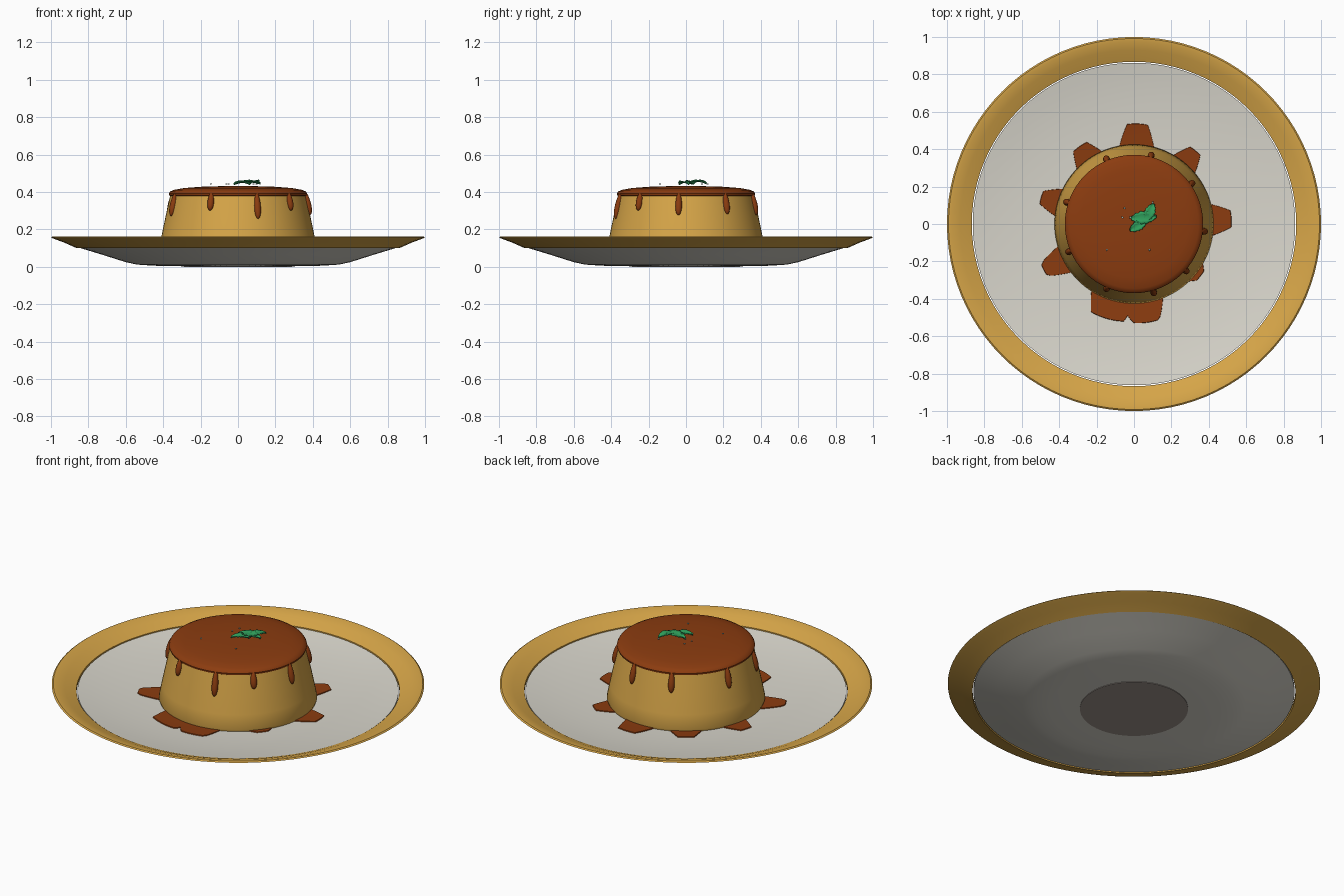
import bpy, bmesh
from math import sin, cos, pi, radians, atan2
from mathutils import Vector, Matrix

cube = bpy.data.objects.get("Cube")
if cube:
    bpy.data.objects.remove(cube, do_unlink=True)


def material(name, rgb):
    m = bpy.data.materials.new(name)
    m.use_nodes = True
    m.diffuse_color = (*rgb, 1)
    m.node_tree.nodes["Principled BSDF"].inputs["Base Color"].default_value = (*rgb, 1)
    return m


gold = material("gold glaze", (0.68, 0.38, 0.065))
custard = material("custard yellow", (0.68, 0.38, 0.065))
white = material("warm white china", (0.70, 0.68, 0.61))
clay = material("unglazed foot", (0.34, 0.29, 0.26))
caramel = material("caramel brown", (0.26, 0.045, 0.005))
green = material("mint green", (0.03, 0.36, 0.11))
pale = material("pale sugar", (0.45, 0.62, 0.58))


def finish(bm, name, mat, angle=35):
    bmesh.ops.recalc_face_normals(bm, faces=bm.faces)
    me = bpy.data.meshes.new(name)
    bm.to_mesh(me)
    bm.free()
    me.materials.append(mat)
    me.shade_smooth()
    me.set_sharp_from_angle(angle=radians(angle))
    ob = bpy.data.objects.new(name, me)
    bpy.context.collection.objects.link(ob)
    return ob


def lathe(name, profile, mat, closed=False, steps=96):
    """Spin an (r, z) profile round the z axis."""
    bm = bmesh.new()
    vs = [bm.verts.new((r, 0, z)) for r, z in profile]
    edges = [bm.edges.new(p) for p in zip(vs, vs[1:])]
    if closed:
        edges.append(bm.edges.new((vs[-1], vs[0])))
    bmesh.ops.spin(bm, geom=vs + edges, cent=(0, 0, 0), axis=(0, 0, 1),
                   angle=2 * pi, steps=steps)
    bmesh.ops.remove_doubles(bm, verts=bm.verts, dist=1e-5)
    return finish(bm, name, mat)


def plate_z(r):
    """Height of the dished upper face of the plate."""
    return 0.066 + 0.052 * (r / 0.862) ** 3


# Plate: white dish, gold rim, foot
dish_top = [(0.862 * (1 - i / 12), plate_z(0.862 * (1 - i / 12))) for i in range(13)]
lathe("plate_dish", [(0, 0.003), (0.3, 0.003), (0.45, 0.006), (0.54, 0.012), (0.6, 0.025),
                     (0.73, 0.066), (0.862, 0.106)] + dish_top, white)
lathe("plate_rim", [(0.867, 0.102), (0.93, 0.13), (0.98, 0.148), (1, 0.157), (0.992, 0.163),
                    (0.975, 0.162), (0.93, 0.148), (0.867, 0.122)], gold, closed=True)
lathe("plate_foot", [(0, 0), (0.29, 0), (0.29, 0.006), (0, 0.006)], clay)

# Pudding body and caramel cap
lathe("pudding_body", [(0, 0.066), (0.408, 0.066), (0.42, 0.071), (0.425, 0.085), (0.409, 0.165),
                       (0.387, 0.27), (0.363, 0.38), (0, 0.385)], custard)
lathe("caramel_cap", [(0, 0.378), (0.36, 0.378), (0.368, 0.382), (0.37, 0.392), (0.364, 0.402),
                      (0.345, 0.411), (0.29, 0.421), (0.2, 0.428), (0.1, 0.431), (0, 0.432)], caramel)

# Drips running down the wall: (angle, lowest height)
drips = [(113, 0.28), (76, 0.275), (35, 0.28), (-6, 0.275), (-42, 0.3),
         (-74, 0.255), (-113, 0.3), (-157, 0.27), (162, 0.275)]
for i, (deg, low) in enumerate(drips):
    half = (0.4 - low) / 2
    mid = 0.4 - half
    bm = bmesh.new()
    bmesh.ops.create_uvsphere(bm, u_segments=16, v_segments=12, radius=1)
    for v in bm.verts:
        fat = 0.0175 * (1 - 0.2 * v.co.z)
        v.co = Vector((v.co.x * fat, v.co.y * fat, v.co.z * half))
    radius = 0.363 + (0.38 - mid) * 0.21 + 0.003
    bmesh.ops.transform(bm, verts=bm.verts, matrix=(
        Matrix.Rotation(radians(deg), 4, "Z") @ Matrix.Translation((radius, 0, mid))
        @ Matrix.Rotation(-0.2, 4, "Y")))
    finish(bm, f"caramel_drip_{i + 1}", caramel)

# Caramel puddle lying on the dish: (angle, half width, reach)
lobes = [(88, 10, 0.535), (125, 9, 0.505), (164, 8, 0.515), (207, 8, 0.54), (254, 14, 0.525),
         (277, 12, 0.53), (3, 9, 0.52), (50, 8, 0.51), (322, 8, 0.45)]


def reach(deg):
    best = 0.4
    for centre, half, far in lobes:
        d = abs((deg - centre + 180) % 360 - 180)
        t = min(1, max(0, (half + 4 - d) / 8))
        best = max(best, 0.4 + (far - 0.4) * t * (1 - 0.05 * (d / half) ** 2))
    return best


bm = bmesh.new()
rings = []
for deg in range(0, 360, 2):
    far = reach(deg)
    a = radians(deg)
    line = []
    for j in range(5):
        r = 0.37 + (far - 0.37) * j / 4
        line.append((r, plate_z(r) + 0.005))
    line.append((far + 0.003, plate_z(far) - 0.002))
    rings.append([bm.verts.new((r * cos(a), r * sin(a), z)) for r, z in line])
for p, q in zip(rings, rings[1:] + rings[:1]):
    for j in range(5):
        bm.faces.new((p[j], q[j], q[j + 1], p[j + 1]))
finish(bm, "caramel_puddle", caramel)


# Mint leaves
def leaf(name, start, end, width, z):
    bm = bmesh.new()
    s, e = Vector(start), Vector(end)
    along = e - s
    turn = atan2(along.y, along.x)
    rows = []
    for i in range(11):
        t = i / 10
        w = width * (sin(pi * min(1, t * 0.94 + 0.04)) ** 0.8) * (1 + 0.1 * (-1) ** i)
        row = []
        for k in range(-2, 3):
            lift = 0.012 * sin(pi * t) + 0.007 * abs(k) / 2
            off = Matrix.Rotation(turn, 2) @ Vector((t * along.length, w * k / 2))
            row.append(bm.verts.new((s.x + off.x, s.y + off.y, z + lift)))
        rows.append(row)
    for p, q in zip(rows, rows[1:]):
        for k in range(4):
            bm.faces.new((p[k], p[k + 1], q[k + 1], q[k]))
    ob = finish(bm, name, green, 60)
    mod = ob.modifiers.new("thickness", "SOLIDIFY")
    mod.thickness = 0.005


leaf("mint_leaf_low", (0.065, 0.015), (-0.022, -0.035), 0.025, 0.442)
leaf("mint_leaf_middle", (-0.015, 0.03), (0.12, 0.04), 0.033, 0.445)
leaf("mint_leaf_high", (0.065, 0.02), (0.105, 0.108), 0.027, 0.447)

# Sugar grains
grains = [(-0.05, 0.085), (-0.062, 0.035), (-0.02, 0.035), (0.1, 0.115), (-0.145, -0.138), (0.083, -0.138)]
for i, (x, y) in enumerate(grains):
    bm = bmesh.new()
    bmesh.ops.create_icosphere(bm, subdivisions=1, radius=0.006,
                               matrix=Matrix.Translation((x, y, 0.443)) @ Matrix.Diagonal((1, 1, 0.6, 1)))
    finish(bm, f"sugar_grain_{i + 1}", pale)
